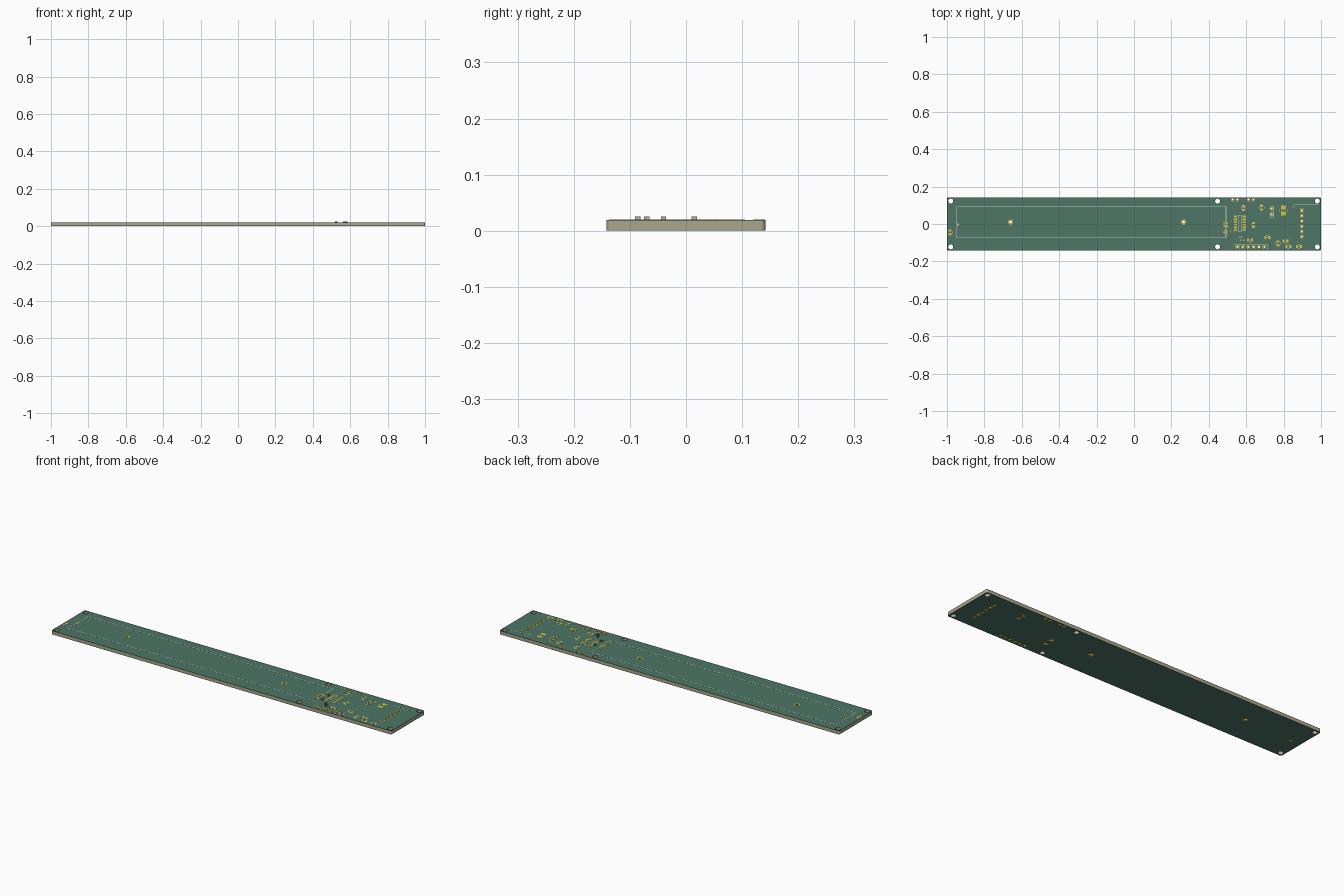
import bpy, bmesh
from math import sin, cos, pi

if "Cube" in bpy.data.objects:
    bpy.data.objects.remove(bpy.data.objects["Cube"])

TOP = 0.0192          # upper face of the solder mask
BOT = 0.0004          # lower face of the solder mask
PAD = 0.0004          # copper / ink thickness


def material(name, rgb):
    m = bpy.data.materials.new(name)
    m.diffuse_color = (*rgb, 1)
    m.use_nodes = True
    m.node_tree.nodes["Principled BSDF"].inputs["Base Color"].default_value = m.diffuse_color
    return m


CORE = material("fibreglass", (0.40, 0.39, 0.27))
MASK = material("green_mask", (0.075, 0.18, 0.13))
GOLD = material("gold_plating", (0.68, 0.56, 0.06))
INK = material("white_ink", (0.75, 0.78, 0.76))
DARK = material("chip_body", (0.05, 0.05, 0.05))
TIN = material("chip_ends", (0.45, 0.42, 0.38))


def circle(x, y, r, n=24):
    return [(x + r * cos(2 * pi * i / n), y + r * sin(2 * pi * i / n)) for i in range(n)]


def rect(x, y, w, h):
    w, h = w / 2, h / 2
    return [(x - w, y - h), (x + w, y - h), (x + w, y + h), (x - w, y + h)]


def rounded(w, h, r, n=6):
    pts = []
    for k, (sx, sy) in enumerate([(1, 1), (-1, 1), (-1, -1), (1, -1)]):
        for i in range(n + 1):
            a = (k + i / n) * pi / 2
            pts.append((sx * (w / 2 - r) + r * cos(a), sy * (h / 2 - r) + r * sin(a)))
    return pts


def frame(x0, y0, x1, y1, t=0.003):
    x, y, w, h = (x0 + x1) / 2, (y0 + y1) / 2, x1 - x0, y1 - y0
    return [rect(x, y, w + t, h + t), rect(x, y, w - t, h - t)]


def plate(name, loops, z0, z1, mat):
    """Extrude closed outlines; nested outlines become holes."""
    cu = bpy.data.curves.new(name, 'CURVE')
    cu.dimensions = '2D'
    cu.fill_mode = 'BOTH'
    cu.extrude = (z1 - z0) / 2
    for pts in loops:
        s = cu.splines.new('POLY')
        s.points.add(len(pts) - 1)
        for p, (x, y) in zip(s.points, pts):
            p.co = (x, y, 0, 1)
        s.use_cyclic_u = True
    tmp = bpy.data.objects.new(name + "_outline", cu)
    bpy.context.collection.objects.link(tmp)
    bpy.context.view_layer.update()
    dg = bpy.context.evaluated_depsgraph_get()
    me = bpy.data.meshes.new_from_object(tmp.evaluated_get(dg))
    bpy.data.objects.remove(tmp)
    bm = bmesh.new()
    bm.from_mesh(me)
    bmesh.ops.remove_doubles(bm, verts=bm.verts, dist=1e-6)
    bmesh.ops.translate(bm, verts=bm.verts, vec=(0, 0, (z0 + z1) / 2))
    bmesh.ops.recalc_face_normals(bm, faces=bm.faces)
    for f in bm.faces:
        f.smooth = False
    bm.to_mesh(me)
    bm.free()
    me.materials.clear()
    me.materials.append(mat)
    ob = bpy.data.objects.new(name, me)
    bpy.context.collection.objects.link(ob)
    return ob


# Hole positions: mounting holes, then plated holes as (x, y, hole radius, pad radius)
mounts = [(x, y) for x in (-0.98, 0.447, 0.98) for y in (-0.122, 0.122)]
plated = [(-0.66, 0.01, 0.0085, 0.0145), (0.265, 0.01, 0.0085, 0.0145), (-0.943, -0.003, 0.005, 0.009)]
plated += [(0.49, y, 0.007, 0.012) for y in (-0.003, -0.045)]
plated += [(0.553 + 0.0288 * i, -0.122, 0.006, 0.010) for i in range(6)]
plated += [(0.897, 0.072 - 0.028 * i, 0.006, 0.010) for i in range(6)]
plated += [(x, 0.13, 0.006, 0.0095) for x in (0.527, 0.553, 0.612, 0.638)]
plated += [(0.735, y, 0.006, 0.011) for y in (0.083, 0.052)]

# Board: fibreglass core between two mask skins
outline = [rounded(2.0, 0.283, 0.008)]
outline += [circle(x, y, 0.0135) for x, y in mounts]
outline += [circle(x, y, r) for x, y, r, _ in plated]
plate("board_core", outline, BOT + 0.0008, TOP - 0.0008, CORE)
plate("top_mask", outline, TOP - 0.0008, TOP, MASK)
plate("bottom_mask", outline, BOT, BOT + 0.0008, MASK)

# Plated holes: barrel plus a ring on each face, first in each group is square
barrels, rings = [], []
for i, (x, y, r, R) in enumerate(plated):
    barrels += [circle(x, y, r), circle(x, y, r * 0.9)]
    rings += [rect(x, y, 2 * R, 2 * R) if i in (3, 5, 11) else circle(x, y, R), circle(x, y, r * 0.9)]
plate("hole_barrels", barrels, BOT, TOP, GOLD)
plate("top_rings", rings, TOP, TOP + PAD, GOLD)
plate("bottom_rings", rings, 0, BOT, GOLD)

# Surface pads in pairs: (x, y, vertical, scale)
pairs = [(-0.985, -0.045, 1, 1), (0.585, 0.085, 1, 1), (0.683, 0.088, 1, 1), (0.64, -0.005, 1, 1),
         (0.713, -0.073, 0, 1), (0.62, -0.085, 0, 1), (0.77, -0.104, 1, 1), (0.81, -0.09, 0, 1),
         (0.826, -0.12, 0, 1), (0.882, -0.12, 0, 1), (0.80, 0.072, 1, 1.6)]
pads, marks = [], []
for x, y, up, s in pairs:
    for d in (-0.010 * s, 0.010 * s):
        dx, dy = (0, d) if up else (d, 0)
        w, h = (0.016, 0.012) if up else (0.012, 0.016)
        pads.append(rect(x + dx, y + dy, w * s, h * s))
        # ink ticks beside the gap
        tx, ty = (d * 1.25, 0) if up else (0, d * 1.25)
        marks.append(rect(x + tx, y + ty, *((0.002, 0.012) if up else (0.012, 0.002))))

# Unpopulated chip footprint with two rows of pads
for x in (0.543, 0.589):
    pads += [rect(x, -0.036 + 0.0086 * i, 0.018, 0.0055) for i in range(10)]
plate("surface_pads", pads, TOP, TOP + PAD, GOLD)

# Printed outlines
plate("display_outline_ink", frame(-0.947, -0.073, 0.492, 0.092), TOP, TOP + PAD, INK)
marks += [rect(0.92, 0.104, 0.13, 0.0025), rect(0.855, 0.094, 0.0025, 0.0175)]
marks += frame(0.558, -0.042, 0.574, 0.046, 0.002)
marks += frame(0.537, -0.1365, 0.713, -0.1075, 0.002)
marks += frame(0.722, 0.036, 0.748, 0.099, 0.002)
plate("part_marks_ink", marks, TOP, TOP + PAD, INK)

# Tiny soldered chips: dark body with metal end caps
chips = [(0.525, 0.015), (0.525, -0.04), (0.567, -0.07), (0.58, -0.086)]
plate("chip_pads", [rect(x + s * 0.006, y, 0.007, 0.008) for x, y in chips for s in (-1, 1)],
      TOP, TOP + PAD, GOLD)
for i, (x, y) in enumerate(chips, 1):
    plate(f"chip_body_{i}", [rect(x, y, 0.007, 0.009)], TOP + PAD, 0.0252, DARK)
    plate(f"chip_ends_{i}", [rect(x + s * 0.005, y, 0.003, 0.0096) for s in (-1, 1)],
          TOP + PAD, 0.0255, TIN)
